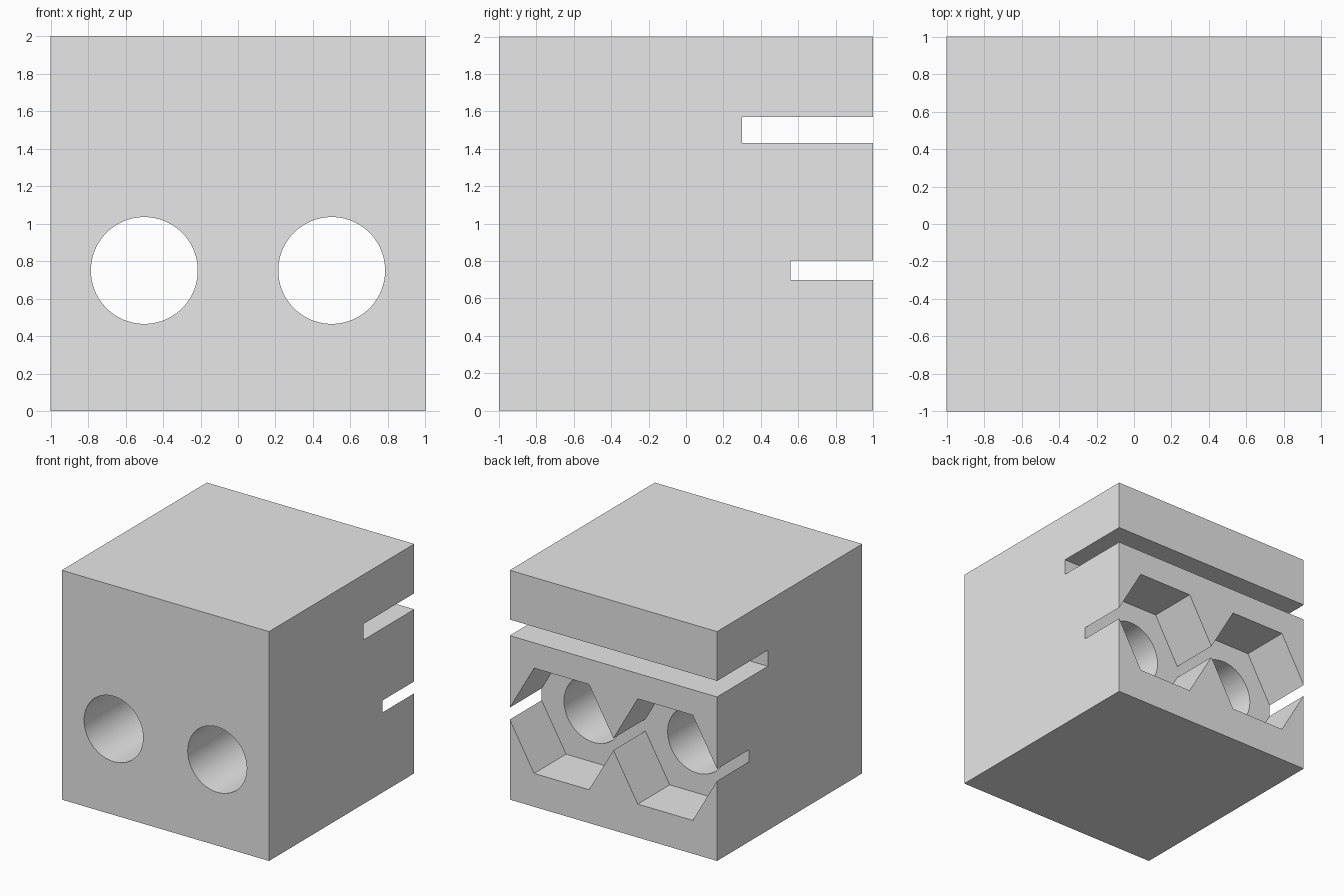
import bpy
import bmesh
from math import pi, cos, sin, radians

if "Cube" in bpy.data.objects:
    bpy.data.objects.remove(bpy.data.objects["Cube"], do_unlink=True)

grey = bpy.data.materials.new("light_grey")
grey.use_nodes = True
colour = (0.8, 0.8, 0.8, 1)
grey.diffuse_color = colour
grey.node_tree.nodes["Principled BSDF"].inputs["Base Color"].default_value = colour


def prism(name, outline, y0, y1):
    """Extrude an outline of (x, z) points from y0 to y1."""
    bm = bmesh.new()
    face = bm.faces.new([bm.verts.new((x, y0, z)) for x, z in outline])
    extruded = bmesh.ops.extrude_face_region(bm, geom=[face], use_keep_orig=True)["geom"]
    moved = [v for v in extruded if isinstance(v, bmesh.types.BMVert)]
    bmesh.ops.translate(bm, verts=moved, vec=(0, y1 - y0, 0))
    bmesh.ops.recalc_face_normals(bm, faces=bm.faces)
    mesh = bpy.data.meshes.new(name)
    bm.to_mesh(mesh)
    bm.free()
    mesh.materials.append(grey)
    obj = bpy.data.objects.new(name, mesh)
    bpy.context.collection.objects.link(obj)
    return obj


def rectangle(half_width, z0, z1):
    return [(-half_width, z0), (half_width, z0), (half_width, z1), (-half_width, z1)]


def polygon(x, z, radius, sides):
    angles = [2 * pi * i / sides for i in range(sides)]
    return [(x + radius * cos(a), z + radius * sin(a)) for a in angles]


# Main block
block = prism("drilled_block", rectangle(1, 0, 2), -1, 1)

# Slot across the back
cutters = [prism("back_slot_cutter", rectangle(1.2, 1.43, 1.57), 0.3, 1.2)]

# Bolt holes with hexagonal nut pockets at the back
for side, x in (("right", -0.5), ("left", 0.5)):
    cutters.append(prism(side + "_nut_pocket_cutter", polygon(x, 0.75, 0.53, 6), 0.56, 1.2))
    cutters.append(prism(side + "_bolt_hole_cutter", polygon(x, 0.75, 0.285, 96), -1.2, 0.8))

# Cut the block and drop the cutters
bpy.ops.object.select_all(action="DESELECT")
bpy.context.view_layer.objects.active = block
block.select_set(True)
for cutter in cutters:
    cutter.hide_render = True
    cut = block.modifiers.new(cutter.name, "BOOLEAN")
    cut.operation = "DIFFERENCE"
    cut.solver = "EXACT"
    cut.object = cutter
    bpy.ops.object.modifier_apply(modifier=cut.name)
    bpy.data.objects.remove(cutter, do_unlink=True)

bpy.ops.object.shade_smooth_by_angle(angle=radians(30))
